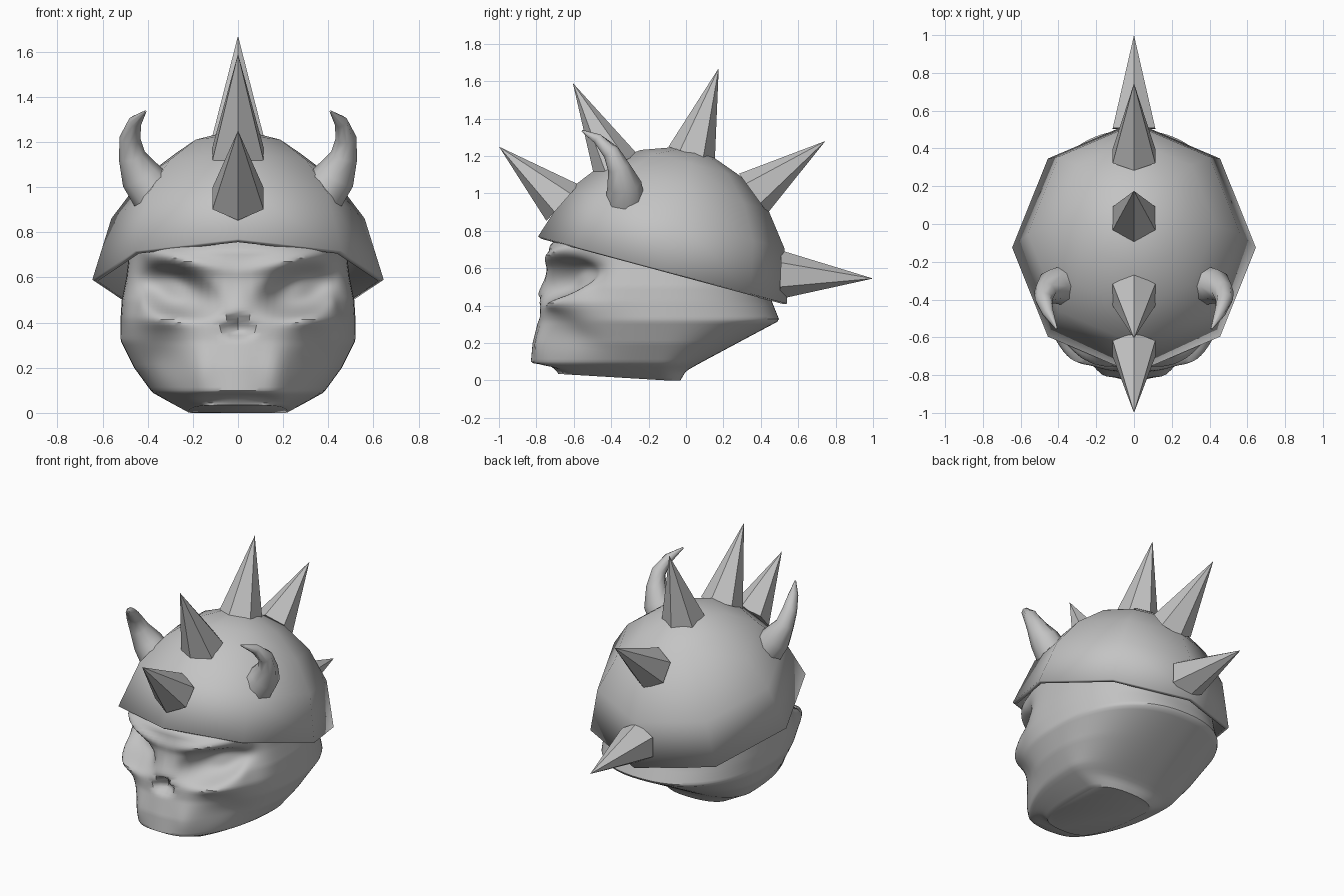
import bpy, bmesh, math
from math import sin, cos, pi, exp
from mathutils import Vector, Matrix

if "Cube" in bpy.data.objects:
    bpy.data.objects.remove(bpy.data.objects["Cube"])

grey = bpy.data.materials.new("plain grey")
grey.use_nodes = True
grey.diffuse_color = (0.55, 0.55, 0.55, 1)
grey.node_tree.nodes["Principled BSDF"].inputs["Base Color"].default_value = grey.diffuse_color


def finish(name, bm, angle):
    """Turn a bmesh into a shaded object."""
    bmesh.ops.recalc_face_normals(bm, faces=bm.faces)
    mesh = bpy.data.meshes.new(name)
    bm.to_mesh(mesh)
    bm.free()
    mesh.materials.append(grey)
    obj = bpy.data.objects.new(name, mesh)
    bpy.context.collection.objects.link(obj)
    bpy.ops.object.select_all(action="DESELECT")
    obj.select_set(True)
    bpy.context.view_layer.objects.active = obj
    bpy.ops.object.shade_smooth_by_angle(angle=math.radians(angle))
    return obj


def loft(rings, cap_start=True, cap_end=True):
    """Bridge closed rings of points with quads."""
    bm = bmesh.new()
    loops = [[bm.verts.new(p) for p in ring] for ring in rings]
    count = len(loops[0])
    for a, b in zip(loops, loops[1:]):
        for i in range(count):
            j = (i + 1) % count
            bm.faces.new((a[i], a[j], b[j], b[i]))
    if cap_start:
        bm.faces.new(loops[0])
    if cap_end:
        bm.faces.new(loops[-1])
    return bm


# Helmet: eight-sided dome, tipped back, with a thin shell
tilt = Matrix.Translation((0, -0.125, 0.59)) @ Matrix.Rotation(math.radians(-15.1), 4, "X")
profile = [(0.69, 0), (0.6, 0.28), (0.46, 0.46), (0.28, 0.59), (0.1, 0.655)]
rings = [[tilt @ Vector((0.935 * r * sin(k * pi / 4), r * cos(k * pi / 4), h))
          for k in range(8)] for r, h in profile]
helmet = finish("helmet", loft(rings, cap_start=False), 50)
shell = helmet.modifiers.new("shell", "SOLIDIFY")
shell.thickness = 0.025
shell.offset = -1


# Crest spikes: six-sided cones along the centre line
def spike(name, base, tip):
    base, tip = Vector((0, *base)), Vector((0, *tip))
    axis = (tip - base).normalized()
    side = Vector((1, 0, 0))
    up = axis.cross(side)
    bm = bmesh.new()
    ring = [bm.verts.new(base + 0.13 * (up * cos(k * pi / 3) + side * sin(k * pi / 3)))
            for k in range(6)]
    top = bm.verts.new(tip)
    for k in range(6):
        bm.faces.new((ring[k], ring[(k + 1) % 6], top))
    bm.faces.new(ring)
    finish(name, bm, 30)


spike("brow_spike", (-0.66, 0.95), (-1.0, 1.25))
spike("front_spike", (-0.375, 1.15), (-0.605, 1.59))
spike("top_spike", (0.03, 1.21), (0.175, 1.67))
spike("rear_spike", (0.36, 1.0), (0.745, 1.28))
spike("back_spike", (0.505, 0.565), (1.0, 0.545))

# Horns: tapering tubes that hook forward and inward
horn_path = [(0.37, -0.325, 0.97, 0.105), (0.43, -0.33, 1.05, 0.092),
             (0.47, -0.36, 1.14, 0.06), (0.478, -0.4, 1.22, 0.046),
             (0.455, -0.47, 1.29, 0.03), (0.41, -0.555, 1.335, 0.005)]


def horn(name, sign):
    points = [Vector((sign * x, y, z)) for x, y, z, r in horn_path]
    rings = []
    for i, p in enumerate(points):
        axis = (points[min(i + 1, len(points) - 1)] - points[max(i - 1, 0)]).normalized()
        u = axis.cross(Vector((0, 1, 0))).normalized()
        v = axis.cross(u)
        rings.append([p + horn_path[i][3] * (u * cos(k * pi / 4) + v * sin(k * pi / 4))
                      for k in range(8)])
    finish(name, loft(rings), 60)


horn("left_horn", 1)
horn("right_horn", -1)

# Skull sections: height, front y, back y, half width, front squareness
sections = [(0.0, -0.75, -0.03, 0.22, 2.6), (0.05, -0.78, 0.0, 0.31, 2.4),
            (0.09, -0.83, 0.07, 0.38, 2.1), (0.2, -0.82, 0.275, 0.46, 2.0),
            (0.32, -0.79, 0.5, 0.52, 2.1), (0.42, -0.78, 0.46, 0.52, 2.5),
            (0.5, -0.76, 0.44, 0.515, 2.6), (0.6, -0.74, 0.42, 0.495, 2.7),
            (0.72, -0.73, 0.4, 0.48, 2.6), (0.85, -0.6, 0.36, 0.4, 2.3),
            (1.0, -0.42, 0.25, 0.28, 2.0)]
middle = -0.15


def section_at(z):
    for a, b in zip(sections, sections[1:]):
        if z <= b[0]:
            t = (z - a[0]) / (b[0] - a[0])
            return [p + (q - p) * t for p, q in zip(a, b)]
    return sections[-1]


def bump(x, z, cx, cz, rx, rz, power=1):
    d = ((x - cx) / rx) ** 2 + ((z - cz) / rz) ** 2
    return exp(-d ** power)


def carve(x, z):
    """Depth pushed into the face at a point; negative stands out."""
    x = abs(x)
    slant = z - 0.22 * (x - 0.28)
    depth = 0.15 * bump(x, slant, 0.285, 0.54, 0.165, 0.1, 2)      # eye socket
    depth -= 0.035 * bump(x, slant, 0.24, 0.685, 0.2, 0.035)       # brow
    depth -= 0.035 * bump(x, z, 0.33, 0.41, 0.1, 0.04)             # cheekbone
    depth += 0.045 * bump(x, z, 0.34, 0.24, 0.09, 0.1)             # cheek hollow
    depth -= 0.02 * bump(x, z, 0, 0.47, 0.05, 0.06)                # nose bridge
    depth += 0.06 * bump(x, z, 0, 0.385, 0.02 + max(0, 0.44 - z) * 0.55, 0.05, 2)
    depth -= 0.025 * bump(x, z, 0.17, 0.18, 0.06, 0.12)            # muzzle corner
    depth += 0.07 * bump(x, z, 0, 0.03, 0.18, 0.05, 3)             # mouth
    return depth


columns, rows = 112, 70
rings = []
for i in range(rows + 1):
    height = i / rows
    _, front, back, half, square = section_at(height)
    ring = []
    for k in range(columns):
        s, c = sin(2 * pi * k / columns), cos(2 * pi * k / columns)
        n = square if c > 0 else 2.3
        x = half * math.copysign(abs(s) ** (2 / n), s)
        reach = abs(c) ** (2 / n)
        y = middle + ((front if c > 0 else back) - middle) * reach
        z = height
        if c > 0:
            y += carve(x, z) * min(1, max(0, (-0.3 - y) / 0.2))
            # temple groove behind the eye
            x *= 1 - 0.07 * bump(y, z, -0.5, 0.57, 0.08, 0.12)
        z += max(0, -0.1 - y) * 0.06 * max(0, 1 - height / 0.1)
        ring.append((x, y, z))
    rings.append(ring)
finish("skull", loft(rings), 40)
